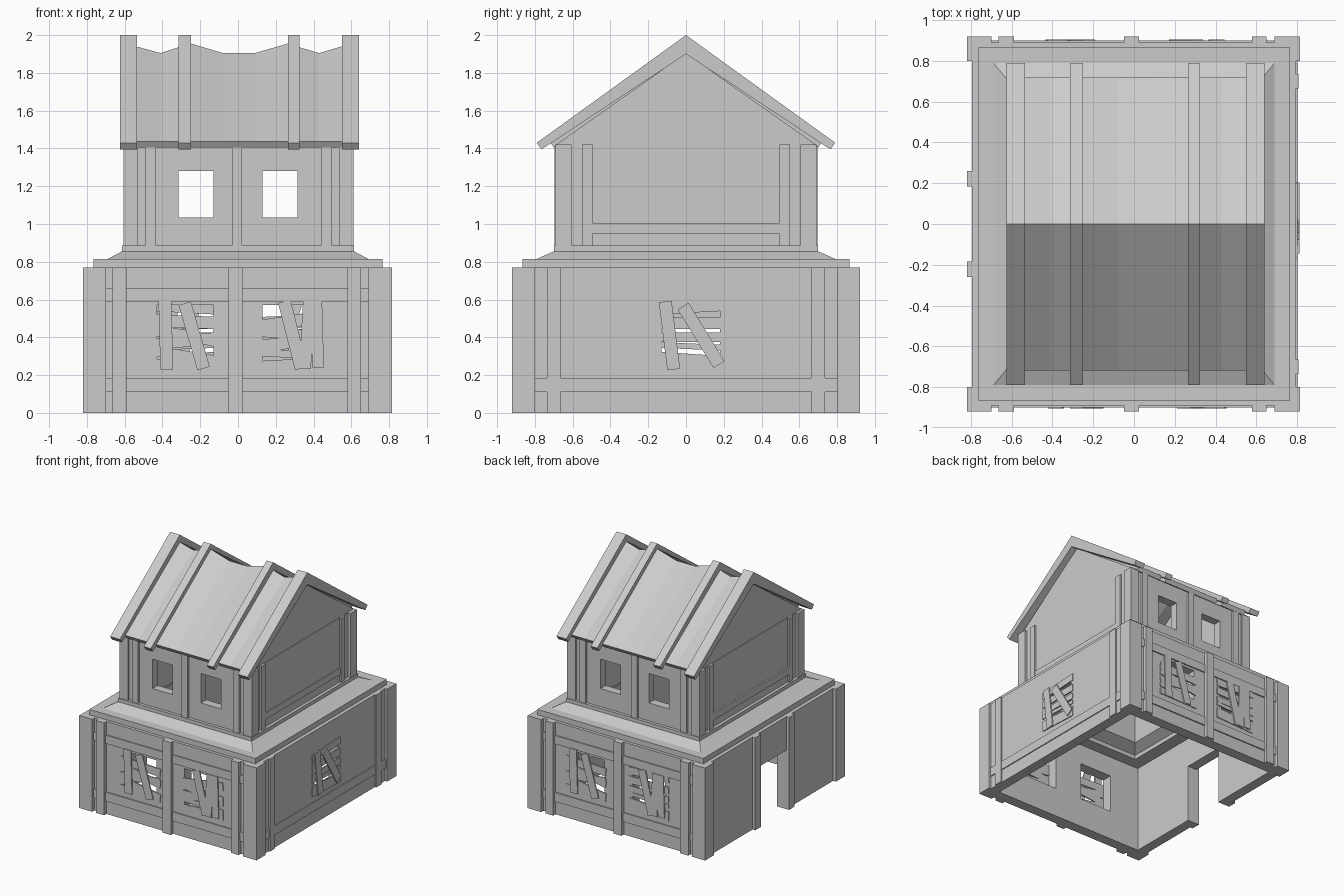
import bpy, bmesh
from mathutils import Vector

if "Cube" in bpy.data.objects:
    bpy.data.objects.remove(bpy.data.objects["Cube"])


def loft(name, rings, loop=False):
    """Skin equal-sized rings; cap the ends unless the rings form a loop."""
    bm = bmesh.new()
    vs = [[bm.verts.new(p) for p in r] for r in rings]
    n = len(rings[0])
    pairs = list(zip(vs, vs[1:])) + ([(vs[-1], vs[0])] if loop else [])
    for a, b in pairs:
        for i in range(n):
            j = (i + 1) % n
            bm.faces.new((a[i], a[j], b[j], b[i]))
    if not loop:
        bm.faces.new(vs[0])
        bm.faces.new(vs[-1])
    bmesh.ops.recalc_face_normals(bm, faces=bm.faces)
    me = bpy.data.meshes.new(name)
    bm.to_mesh(me)
    bm.free()
    ob = bpy.data.objects.new(name, me)
    bpy.context.collection.objects.link(ob)
    return ob


def rect(x0, x1, y0, y1, z):
    return [(x0, y0, z), (x1, y0, z), (x1, y1, z), (x0, y1, z)]


def box(name, x0, x1, y0, y1, z0, z1):
    return loft(name, [rect(x0, x1, y0, y1, z0), rect(x0, x1, y0, y1, z1)])


def prism(name, profile, x0, x1):
    return loft(name, [[(x, y, z) for y, z in profile] for x in (x0, x1)])


# Hollow shell: lower walls, ledge, sloped skirt, upper walls, then the inside
levels = [(.795, .89, 0), (.795, .89, .77), (.765, .865, .77), (.765, .865, .815),
          (.69, .79, .815), (.615, .70, .855), (.615, .70, .885), (.59, .675, .885),
          (.59, .675, 1.42), (.52, .605, 1.42), (.52, .605, .82), (.60, .70, .775),
          (.60, .70, .74), (.71, .80, .74), (.71, .80, 0)]
shell = loft("house_shell", [rect(-x, x, -y, y, z) for x, y, z in levels], loop=True)

# Window and door openings
cutters = []
for s in (-1, 1):
    a, b = sorted((s * .13, s * .315))
    cutters.append(box("upper_window_cutter", a, b, -1, 1, 1.035, 1.28))
    a, b = sorted((s * .13, s * .43))
    cutters.append(box("lower_window_cutter", a, b, -1, 1, .25, .57))
cutters.append(box("side_window_cutter", .6, 1, -.13, .18, .25, .57))
cutters.append(box("door_cutter", -1, -.6, -.185, .185, -.1, .49))
bpy.context.view_layer.objects.active = shell
for c in cutters:
    c.hide_render = True
    m = shell.modifiers.new("opening", 'BOOLEAN')
    m.operation, m.solver, m.object = 'DIFFERENCE', 'EXACT', c
    bpy.ops.object.modifier_apply(modifier=m.name)
    bpy.data.objects.remove(c)

# Front and back timber framing
for s, side in ((-1, "front"), (1, "back")):
    def face(name, x0, x1, d0, d1, z0, z1):
        y0, y1 = sorted((s * d0, s * d1))
        box(f"{side}_{name}", x0, x1, y0, y1, z0, z1)
    for x0, x1 in ((-.665, -.59), (-.05, .025), (.58, .65)):
        face("lower_post", x0, x1, .87, .92, 0, .77)
    for z0, z1 in ((.11, .185), (.59, .66)):
        face("lower_rail", -.71, .70, .87, .90, z0, z1)
    for x0, x1 in ((-.49, -.435), (-.033, .022), (.44, .495)):
        face("upper_post", x0, x1, .66, .695, .88, 1.41)
    for x0, x1 in ((-.82, -.70), (.69, .815)):
        face("lower_corner_post", x0, x1, .80, .92, 0, .77)
    for x0, x1 in ((-.607, -.53), (.535, .612)):
        face("upper_corner_post", x0, x1, .605, .692, .87, 1.42)

# Side timber framing
for s in (-1, 1):
    a, b = sorted((s * .57, s * .603))
    for y0, y1 in ((-.55, -.495), (.495, .55)):
        box("side_upper_post", a, b, y0, y1, .88, 1.42)
    box("side_upper_rail", a, b - .005 if s > 0 else b, -.50, .50, .95, 1.005)
    y0, y1 = sorted((s * .665, s * .735))
    box("side_lower_post", .77, .808, y0, y1, 0, .77)
    y0, y1 = sorted((s * .185, s * .26))
    box("door_post", -.82, -.77, y0, y1, 0, .77)
    # Gable triangle under the roof
    a, b = sorted((s * .52, s * .585))
    prism("gable", [(-.695, 1.415), (.695, 1.415), (0, 1.905)], a, b)
box("side_lower_rail", .77, .803, -.80, .80, .11, .185)

# Roof rafters: chevrons that stand proud of the panels
chevron = [(0, 2.0), (.79, 1.43), (.765, 1.395), (0, 1.9), (-.765, 1.395), (-.79, 1.43)]
for x0, x1 in ((-.625, -.535), (-.315, -.25), (.265, .325), (.55, .64)):
    prism("roof_rafter", chevron, x0, x1)


# Sagging roof panels between the rafters
def panel(stations):
    rings = []
    for x, z in stations:
        prof = [(0, z), (.72, 1.437), (.70, 1.405), (0, z - .05), (-.70, 1.405), (-.72, 1.437)]
        rings.append([(x, y, h) for y, h in prof])
    loft("roof_panel", rings)


panel([(-.54, 1.94), (-.41, 1.905), (-.31, 1.937)])
panel([(-.255, 1.957), (-.08, 1.905), (.09, 1.905), (.27, 1.957)])
panel([(.32, 1.937), (.43, 1.905), (.555, 1.942)])


# Boarded windows: each plank runs from (u0, z0) to (u1, z1) on a wall
def plank(side, u0, z0, u1, z1, w, d0, d1):
    a, b = Vector((u0, z0)), Vector((u1, z1))
    t = (b - a).normalized()
    n = Vector((-t.y, t.x)) * w / 2
    quad = (a - n, b - n, b + n, a + n)
    at = {"front": lambda p, d: (p.x, -.89 - d, p.y),
          "back": lambda p, d: (p.x, .89 + d, p.y),
          "right": lambda p, d: (.795 + d, p.x, p.y)}[side]
    loft(f"{side}_window_plank", [[at(p, d) for p in quad] for d in (d0, d1)])


def boarded(side, cu, slats, braces, flip=1):
    for z0, z1, w in slats:
        plank(side, cu - .183 * flip, z0, cu + .183 * flip, z1, w, -.004, .007)
    for u0, z0, u1, z1, w in braces:
        plank(side, cu + u0 * flip, z0, cu + u1 * flip, z1, w, .007, .016)


slats_a = [(.49, .475, .065), (.44, .375, .06), (.36, .40, .06), (.33, .27, .055), (.26, .255, .05)]
braces_a = [(-.115, .595, -.105, .23, .068), (-.01, .58, .09, .235, .068)]
slats_b = [(.46, .515, .065), (.43, .40, .055), (.36, .38, .06), (.32, .30, .04), (.245, .265, .06)]
braces_b = [(-.06, .59, .03, .235, .068), (.07, .59, .05, .235, .062), (.11, .59, .12, .24, .06)]
slats_c = [(.55, .57, .06), (.475, .475, .06), (.40, .40, .05), (.36, .345, .03),
           (.30, .275, .05), (.255, .24, .04)]
braces_c = [(-.13, .59, -.085, .23, .068), (-.035, .565, .155, .255, .068)]
boarded("front", -.272, slats_a, braces_a)
boarded("front", .305, slats_b, braces_b)
boarded("back", .295, slats_a, braces_a, -1)
boarded("back", -.285, slats_c, braces_b, -1)
boarded("right", .02, slats_c, braces_c)
